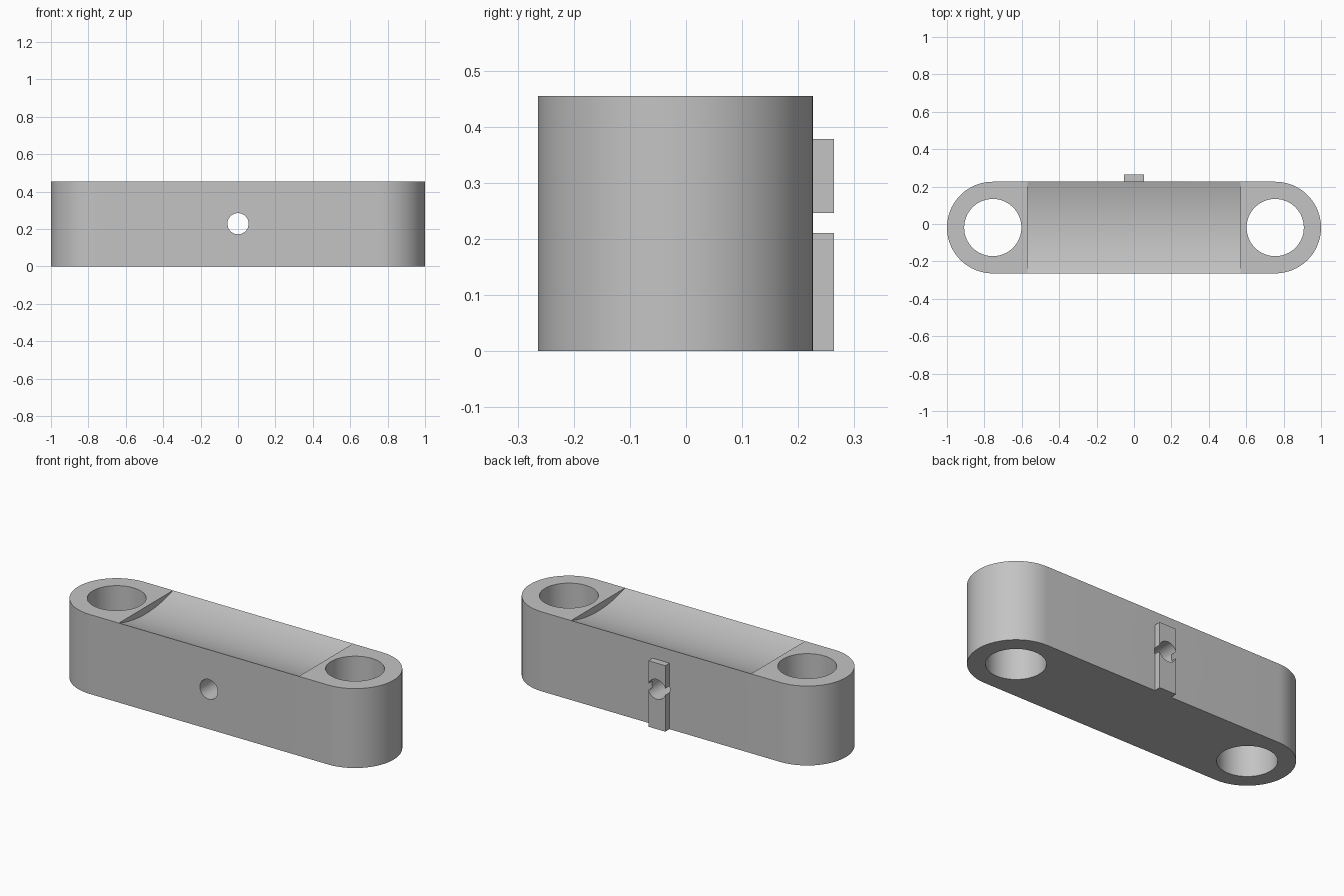
import bpy
import bmesh
import math
from mathutils import Matrix, Vector

cube = bpy.data.objects.get("Cube")
if cube:
    bpy.data.objects.remove(cube, do_unlink=True)

HEIGHT = 0.455
MID_Y = -0.019       # centre line of the bar
END_R = 0.245        # rounded end radius
END_X = 1 - END_R    # centre of each end and its bore
BORE_R = 0.153
PIN_R = 0.0565
PIN_Z = 0.228
GROOVE_X = 0.57
GROOVE_DEPTH = 0.04

grey = bpy.data.materials.new("light grey")
grey.use_nodes = True
grey.diffuse_color = (0.55, 0.55, 0.55, 1)
grey.node_tree.nodes["Principled BSDF"].inputs["Base Color"].default_value = grey.diffuse_color


def make_object(name, bm):
    bmesh.ops.recalc_face_normals(bm, faces=bm.faces)
    mesh = bpy.data.meshes.new(name)
    bm.to_mesh(mesh)
    bm.free()
    mesh.materials.append(grey)
    obj = bpy.data.objects.new(name, mesh)
    bpy.context.collection.objects.link(obj)
    return obj


def cylinder(name, centre, radius, length, axis="Z", sides=64):
    turn = {"Z": Matrix(), "X": Matrix.Rotation(math.pi / 2, 4, "Y"),
            "Y": Matrix.Rotation(math.pi / 2, 4, "X")}[axis]
    bm = bmesh.new()
    bmesh.ops.create_cone(bm, cap_ends=True, segments=sides, radius1=radius,
                          radius2=radius, depth=length,
                          matrix=Matrix.Translation(centre) @ turn)
    return make_object(name, bm)


def cut(target, cutter):
    mod = target.modifiers.new("cut", "BOOLEAN")
    mod.operation = "DIFFERENCE"
    mod.solver = "EXACT"
    mod.object = cutter
    bpy.context.view_layer.objects.active = target
    bpy.ops.object.modifier_apply(modifier=mod.name)


def remove(obj):
    bpy.data.objects.remove(obj, do_unlink=True)


# Bar with rounded ends, extruded upwards
bm = bmesh.new()
steps = 40
outline = []
for side, start in ((1, -math.pi / 2), (-1, math.pi / 2)):
    for i in range(steps + 1):
        a = start + math.pi * i / steps
        outline.append(bm.verts.new((side * END_X + END_R * math.cos(a),
                                     MID_Y + END_R * math.sin(a), 0)))
base = bm.faces.new(outline)
top = bmesh.ops.extrude_face_region(bm, geom=[base])["geom"]
bmesh.ops.translate(bm, vec=Vector((0, 0, HEIGHT)),
                    verts=[v for v in top if isinstance(v, bmesh.types.BMVert)])
bar = make_object("link_bar", bm)

# Vertical bores at both ends
for side in (-1, 1):
    bore = cylinder("bore_cutter", (side * END_X, MID_Y, HEIGHT / 2), BORE_R, 1)
    cut(bar, bore)
    remove(bore)

# Shallow hollow along the top, reaching both long edges
groove_r = (END_R ** 2 + GROOVE_DEPTH ** 2) / (2 * GROOVE_DEPTH)
groove = cylinder("groove_cutter", (0, MID_Y, HEIGHT - GROOVE_DEPTH + groove_r),
                  groove_r, 2 * GROOVE_X, "X", 256)
cut(bar, groove)
remove(groove)

# Key strip on the back
bm = bmesh.new()
bmesh.ops.create_cube(bm, size=1, matrix=Matrix.Translation((0, 0.245, 0.189))
                      @ Matrix.Diagonal((0.107, 0.038, 0.378, 1)))
key = make_object("back_key", bm)

# Pin hole through bar and key
pin = cylinder("pin_cutter", (0, 0, PIN_Z), PIN_R, 1, "Y", 48)
for part in (bar, key):
    cut(part, pin)
remove(pin)

# Smooth curves, sharp edges
for part in (bar, key):
    bpy.ops.object.select_all(action="DESELECT")
    part.select_set(True)
    bpy.context.view_layer.objects.active = part
    bpy.ops.object.shade_smooth_by_angle(angle=math.radians(14))
